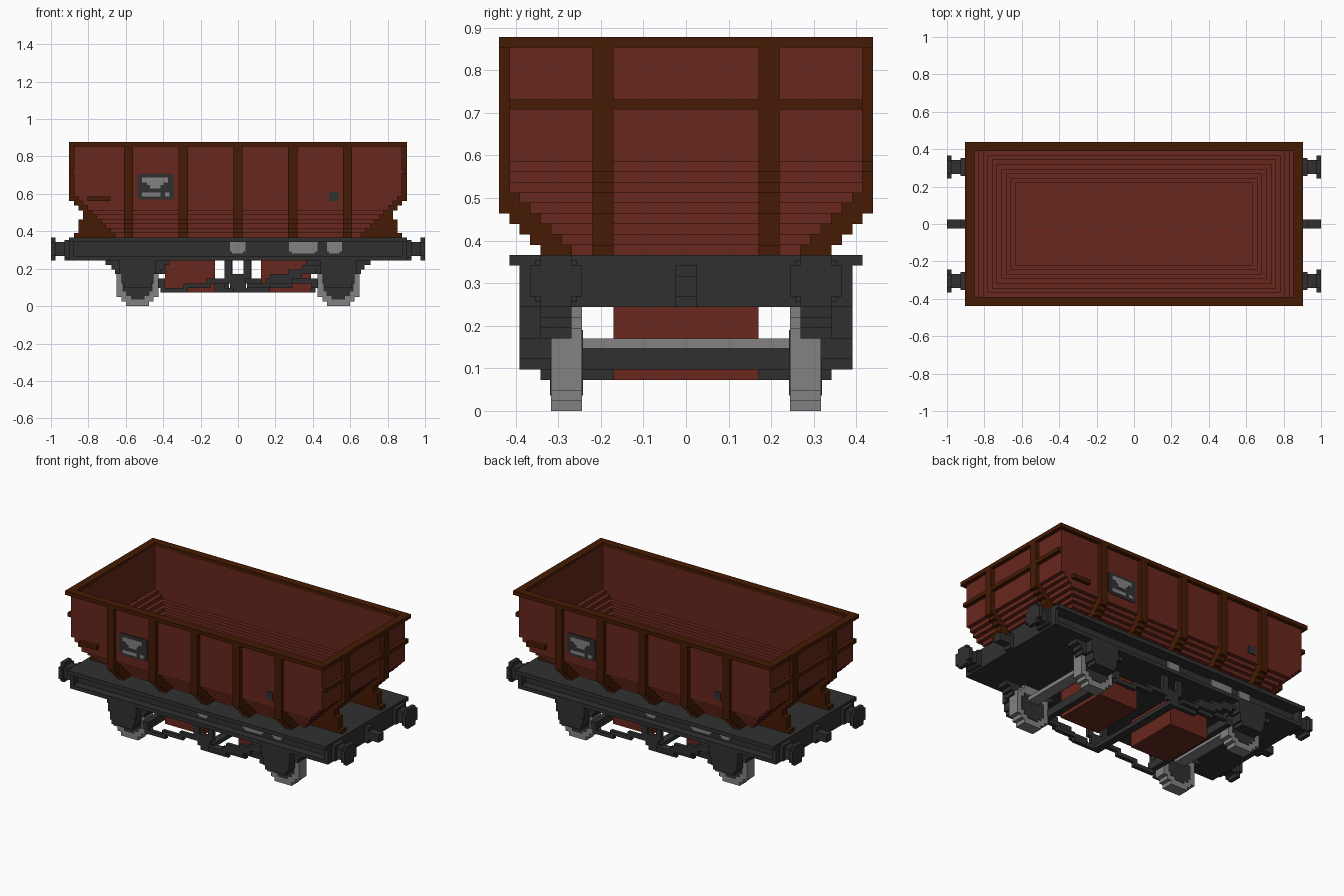
import bpy, bmesh

cube = bpy.data.objects.get("Cube")
if cube:
    bpy.data.objects.remove(cube, do_unlink=True)

V = 1 / 41  # one grid block; all sizes below are in blocks


def material(name, rgb):
    m = bpy.data.materials.new(name)
    m.use_nodes = True
    m.diffuse_color = (*rgb, 1)
    bsdf = m.node_tree.nodes["Principled BSDF"]
    bsdf.inputs["Base Color"].default_value = (*rgb, 1)
    bsdf.inputs["Roughness"].default_value = 0.9
    return m


RED = material("oxide red", (0.137, 0.020, 0.012))
BROWN = material("dark brown", (0.060, 0.011, 0.001))
DARK = material("charcoal", (0.030, 0.030, 0.030))
GREY = material("mid grey", (0.230, 0.220, 0.222))


def finish(name, bm, mat):
    bmesh.ops.recalc_face_normals(bm, faces=bm.faces)
    bmesh.ops.scale(bm, vec=(V, V, V), verts=bm.verts)
    me = bpy.data.meshes.new(name)
    bm.to_mesh(me)
    bm.free()
    me.materials.append(mat)
    ob = bpy.data.objects.new(name, me)
    bpy.context.collection.objects.link(ob)
    return ob


def boxes(name, mat, items, turn=False):
    """Boxes (x0,x1,y0,y1,z0,z1); turn adds a copy turned half round z."""
    bm = bmesh.new()
    for x0, x1, y0, y1, z0, z1 in items:
        for s in ((1, -1) if turn else (1,)):
            vs = bmesh.ops.create_cube(bm, size=1)["verts"]
            for v in vs:
                v.co.x = s * (x1 if v.co.x > 0 else x0)
                v.co.y = s * (y1 if v.co.y > 0 else y0)
                v.co.z = z1 if v.co.z > 0 else z0
    return finish(name, bm, mat)


def prism(name, mat, pts, a0, a1, axis="y"):
    """Extrude a closed (u, z) outline along y or x."""
    bm = bmesh.new()
    place = (lambda u, a, z: (u, a, z)) if axis == "y" else (lambda u, a, z: (a, u, z))
    f = bm.faces.new([bm.verts.new(place(u, a0, z)) for u, z in pts])
    ext = bmesh.ops.extrude_face_region(bm, geom=[f])["geom"]
    d = a1 - a0
    bmesh.ops.translate(bm, verts=[g for g in ext if isinstance(g, bmesh.types.BMVert)],
                        vec=(0, d, 0) if axis == "y" else (d, 0, 0))
    return finish(name, bm, mat)


def stairs(rows):
    """Edge points for rows (u, z0, z1), bottom to top."""
    return [p for u, z0, z1 in rows for p in ((u, z0), (u, z1))]


def stepped(rows, cx=0):
    """Symmetric stepped outline around cx."""
    edge = stairs(rows)
    return [(cx + u, z) for u, z in edge] + [(cx - u, z) for u, z in reversed(edge)]


# Hopper shell: rectangular loops up the stepped outside, down the inside
outer, inner = [], []
for k in range(15, 24):
    hx, hy = k + 12, min(17, k - 4)
    iy = 16 if k > 21 else hy - 2
    outer += [(hx, hy, k), (hx, hy, k + 1)]
    inner += [(hx - 1, iy, k + 0.05 * (k == 15)), (hx - 1, iy, k + 1)]
outer += [(36, 17, 24), (36, 17, 35.5)]
inner += [(35, 16, 24), (35, 16, 35.5)]
bm = bmesh.new()
loops = [[bm.verts.new((sx * x, sy * y, z)) for sx, sy in ((1, 1), (-1, 1), (-1, -1), (1, -1))]
         for x, y, z in outer + inner[::-1]]
for a, b in zip(loops, loops[1:]):
    for i in range(4):
        j = (i + 1) % 4
        if (a[i].co - b[i].co).length > 0:
            bm.faces.new((a[i], a[j], b[j], b[i]))
bm.faces.new(loops[0])
bm.faces.new(loops[-1])
finish("hopper", bm, RED)

# Top rim
boxes("hopper_rim", BROWN, [(-37, 37, -18, -16, 35, 36), (-37, 37, 16, 18, 35, 36),
                            (-37, -35, -16, 16, 35, 36), (35, 37, -16, 16, 35, 36)])

# Side ribs follow the stepped slope of the hopper
hull_y = [(k - 4.5, k, k + 1) for k in range(15, 21)] + [(16.5, 21, 35)]
rib_y = [(k - 1, k, k + 1) for k in range(15, 19)] + [(18, 19, 35)]
for s in (1, -1):
    pts = stairs(rib_y) + stairs(hull_y)[::-1]
    for x in (-24, -12, 0, 12, 24):
        prism("side_rib", BROWN, [(s * u, z) for u, z in pts], x - 1, x + 1, "x")

# End ribs flare out again into feet on the deck
hull_x = [(k + 11.5, k, k + 1) for k in range(15, 24)] + [(35.5, 24, 35)]
rib_x = [(36, 15, 16), (35, 16, 19), (34, 19, 21), (35, 21, 22), (36, 22, 23), (37, 23, 35)]
for s in (1, -1):
    pts = stairs(rib_x) + stairs(hull_x)[::-1]
    for y in (-8, 8):
        prism("end_rib", BROWN, [(s * u, z) for u, z in pts], y - 1, y + 1)
boxes("end_rail", BROWN, [(35.5, 37, -17, 17, 29, 30)], turn=True)

# Side fittings, the same on both sides after a half turn
boxes("side_handle", BROWN, [(-33, -28, -18, -16.5, 23, 24)], turn=True)
boxes("side_board", DARK, [(-22, -14, -17.2, -16.9, 23.7, 28.7), (-21.6, -14.4, -17.2, -16.9, 23.4, 29),
                           (20, 22, -17.2, -16.9, 23, 25)], turn=True)
boxes("board_marks", GREY, [(-21, -15.3, -17.35, -17.1, 27.1, 28.2), (-20, -16.3, -17.35, -17.1, 26.5, 27.1),
                            (-19.3, -17, -17.35, -17.1, 25.8, 26.5), (-21, -17, -17.35, -17.1, 24, 24.9),
                            (-16, -15, -17.35, -17.1, 24, 24.9)], turn=True)

# Underframe: recessed side webs between flanges, full-width headstocks
boxes("underframe", DARK, [(-36.5, 36.5, -14, 14, 10, 14.5), (-37, 37, -16, 16, 10, 11),
                           (-37, -36, -16, 16, 10.5, 14.5), (36, 37, -16, 16, 10.5, 14.5)])
boxes("deck", DARK, [(-37, 37, -17, 17, 14, 15)])
plates = ((-1.8, 1.6), (11.2, 17.4), (19.5, 22.8))
boxes("frame_plates", GREY, [(x0, x1, -14.3, -13.9, 12, 14) for x0, x1 in plates]
      + [(x0 + .5, x1 - .5, -14.3, -13.9, 11.5, 12) for x0, x1 in plates], turn=True)

# Buffers and couplers
for y in (-12.5, 12.5):
    boxes("buffer", DARK, [(37, 38, y - 2, y + 2, 10.5, 14.5), (38, 40, y - 1.5, y + 1.5, 11, 14),
                           (40, 41, y - 2.5, y + 2.5, 11, 14), (40, 41, y - 1.5, y + 1.5, 10, 15)], turn=True)
boxes("coupler", DARK, [(37, 38, -1, 1, 10, 14), (38, 41, -1, 1, 11, 13)], turn=True)

# Wheels with grey tyres and dark centres, carried by springs and axle boxes
wheel = [(2.5, 0, 1), (3.5, 1, 2), (4.6, 2, 8), (3.5, 8, 9), (2.5, 9, 10)]
centre = [(1.5, 1.5, 2.2), (2.6, 2.2, 3.2), (3.3, 3.2, 6.8), (2.6, 6.8, 7.8)]
spring = [(5, 7, 8), (5.7, 8, 9), (7, 9, 10)]
for x in (-22, 22):
    for s in (1, -1):
        prism("wheel", GREY, stepped(wheel, x), s * 10, s * 13)
        prism("wheel_centre", DARK, stepped(centre, x), s * 9.9, s * 13.1)
        prism("spring", DARK, stepped(spring, x), s * 11, s * 14)
        prism("axle_box", DARK, stepped([(3, 4, 5), (3.5, 5, 7), (4, 7, 10.5)], x), s * 13, s * 16)
boxes("axle", GREY, [(20.5, 23.5, -10, 10, 6, 7)], turn=True)

# Discharge boxes under the frame
for s in (1, -1):
    x0, x1 = sorted((s * 5, s * 16))
    boxes("discharge_box", RED, [(x0, x1, -7, 7, 3, 10)])

# Brake gear: cross bars, hangers, stepped rods and hand lever
boxes("cross_bars", DARK, [(-1, 1, -14, 14, 3, 4), (-17.5, -16, -14, 14, 4, 6), (16, 17.5, -14, 14, 4, 6)])
boxes("brake_hangers", DARK, [(-3, -1.4, -14, -13, 7, 10), (1.2, 2.7, -14, -13, 7, 10),
                              (-1.8, 1.8, -14, -13, 4, 6), (-3, 2.7, -14, -13, 6, 7)], turn=True)
boxes("brake_rods", DARK, [(-17, -11, -14, -13, 3, 4), (-12, -6, -14, -13, 4, 5), (-7, -1.5, -14, -13, 5, 6),
                           (-1, 7, -14, -13, 3, 4), (3, 12, -14, -13, 4, 5), (11, 17, -14, -13, 5, 6)],
      turn=True)
boxes("hand_lever", DARK, [(2, 7, -15, -14, 4, 5), (6, 12, -15, -14, 5, 6), (7, 14, -15, -14, 6, 7),
                           (11, 17, -15, -14, 7, 8), (14, 18, -15, -14, 8, 9)], turn=True)
